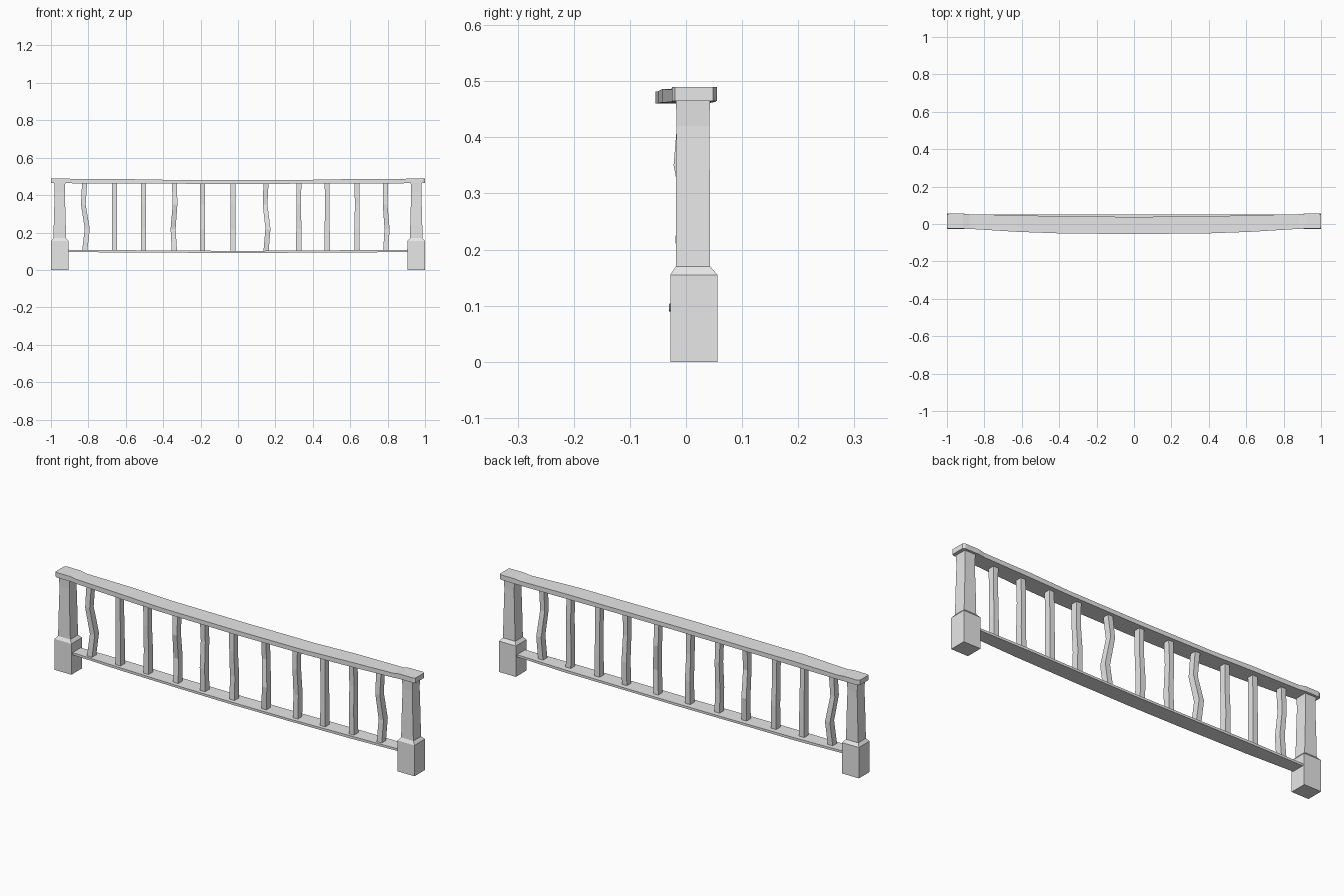
import bpy

if "Cube" in bpy.data.objects:
    bpy.data.objects.remove(bpy.data.objects["Cube"], do_unlink=True)

GREY = (0.8, 0.8, 0.8, 1)
stone = bpy.data.materials.new("light_grey")
stone.use_nodes = True
stone.diffuse_color = GREY
stone.node_tree.nodes["Principled BSDF"].inputs["Base Color"].default_value = GREY


def loft(name, rings):
    """Join four-sided rings into one closed, flat-shaded bar."""
    verts = [p for ring in rings for p in ring]
    faces = [(0, 1, 2, 3), tuple(len(verts) - k for k in (1, 2, 3, 4))]
    for r in range(len(rings) - 1):
        for k in range(4):
            a, b = 4 * r + k, 4 * r + (k + 1) % 4
            faces.append((a, a + 4, b + 4, b))
    mesh = bpy.data.meshes.new(name)
    mesh.from_pydata(verts, [], faces)
    mesh.materials.append(stone)
    obj = bpy.data.objects.new(name, mesh)
    bpy.context.collection.objects.link(obj)
    return obj


def upright(name, sections):
    """Sections are (z, centre x, centre y, half width, half depth)."""
    return loft(name, [[(x - w, y - d, z), (x - w, y + d, z),
                        (x + w, y + d, z), (x + w, y - d, z)]
                       for z, x, y, w, d in sections])


def rail(name, half):
    """Sections are (x, front y, back y, bottom z, top z), mirrored in x."""
    full = [(-s[0],) + s[1:] for s in half] + [s for s in reversed(half) if s[0] > 0]
    return loft(name, [[(x, f, lo), (x, f, hi), (x, b, hi), (x, b, lo)]
                       for x, f, b, lo, hi in full])


# Handrail with raised, chamfered ends and a bowed front
rail("top_rail", [
    (1.0, -0.02, 0.048, 0.465, 0.49), (0.988, -0.025, 0.055, 0.465, 0.49),
    (0.915, -0.025, 0.055, 0.465, 0.49), (0.88, -0.026, 0.052, 0.463, 0.485),
    (0.62, -0.042, 0.047, 0.462, 0.486), (0.4, -0.05, 0.041, 0.461, 0.482),
    (0, -0.054, 0.038, 0.46, 0.482)])

# Thin lower rail
rail("bottom_rail", [
    (0.93, -0.018, 0.046, 0.097, 0.108), (0.64, -0.025, 0.052, 0.093, 0.106),
    (0.3, -0.03, 0.051, 0.092, 0.103), (0, -0.03, 0.05, 0.09, 0.102)])

# End posts: square foot, sloped shoulder, slightly pinched shaft
for side, label in ((1, "left"), (-1, "right")):
    x = side * 0.953
    upright(label + "_post", [
        (0, x, 0.014, 0.047, 0.042), (0.155, x, 0.014, 0.047, 0.042),
        (0.17, x, 0.0125, 0.034, 0.0305), (0.28, x, 0.0125, 0.031, 0.0305),
        (0.42, x, 0.0125, 0.027, 0.029), (0.47, x, 0.0125, 0.03, 0.0305)])

# Balusters: (x, sideways wobble, depth wobble)
balusters = [(-0.82, 0.014, 0.004), (-0.66, 0, 0), (-0.505, 0, 0.002),
             (-0.34, -0.007, 0.012), (-0.19, 0, -0.004), (-0.027, 0, 0.003),
             (0.15, 0.01, -0.01), (0.325, 0, 0.004), (0.477, 0, 0),
             (0.637, 0, -0.002), (0.79, 0.007, 0.006)]
for i, (x, sx, sy) in enumerate(balusters):
    upright("baluster_%d" % (i + 1), [
        (0.098, x, 0.008, 0.014, 0.017),
        (0.22, x + sx, 0.008 + sy, 0.0135, 0.017),
        (0.35, x - sx * 0.5, 0.006 - sy, 0.0125, 0.016),
        (0.47, x, 0.004, 0.0135, 0.016)])
